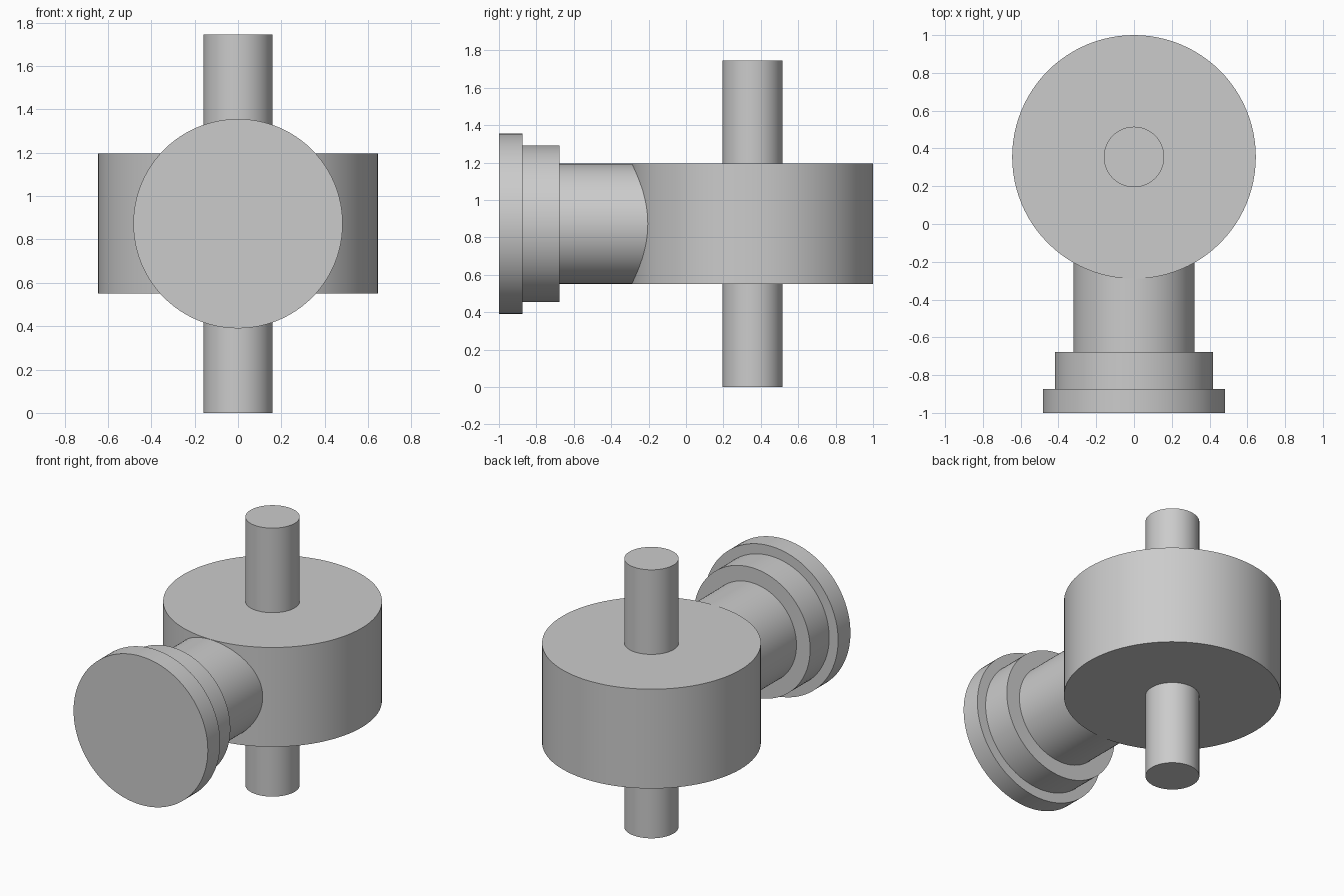
import bpy
import math

old = bpy.data.objects.get("Cube")
if old:
    bpy.data.objects.remove(old, do_unlink=True)

grey = bpy.data.materials.new("plain grey")
grey.use_nodes = True
colour = (0.6, 0.6, 0.6, 1)
grey.diffuse_color = colour
grey.node_tree.nodes["Principled BSDF"].inputs["Base Color"].default_value = colour

AXIS_Y = 0.355   # upright axis of drum and shaft
MID_Z = 0.873    # height of the side arm


def cylinder(name, radius, start, end, upright):
    """Capped cylinder running along z (upright) or along y."""
    mid = (start + end) / 2
    bpy.ops.mesh.primitive_cylinder_add(
        vertices=96, radius=radius, depth=end - start,
        location=(0, AXIS_Y, mid) if upright else (0, mid, MID_Z),
        rotation=(0, 0, 0) if upright else (math.pi / 2, 0, 0))
    obj = bpy.context.object
    obj.name = name
    obj.data.materials.append(grey)
    bpy.ops.object.shade_smooth_by_angle(angle=math.radians(30))


# Upright body: wide drum, with a shaft stub above and below
cylinder("drum", 0.645, 0.55, 1.196, True)
cylinder("upper_shaft", 0.16, 1.19, 1.746, True)
cylinder("lower_shaft", 0.16, 0, 0.56, True)

# Side arm: neck into the drum, stepped collar and end flange
cylinder("neck", 0.321, -0.69, 0, False)
cylinder("collar", 0.419, -0.875, -0.677, False)
cylinder("flange", 0.483, -1, -0.873, False)
